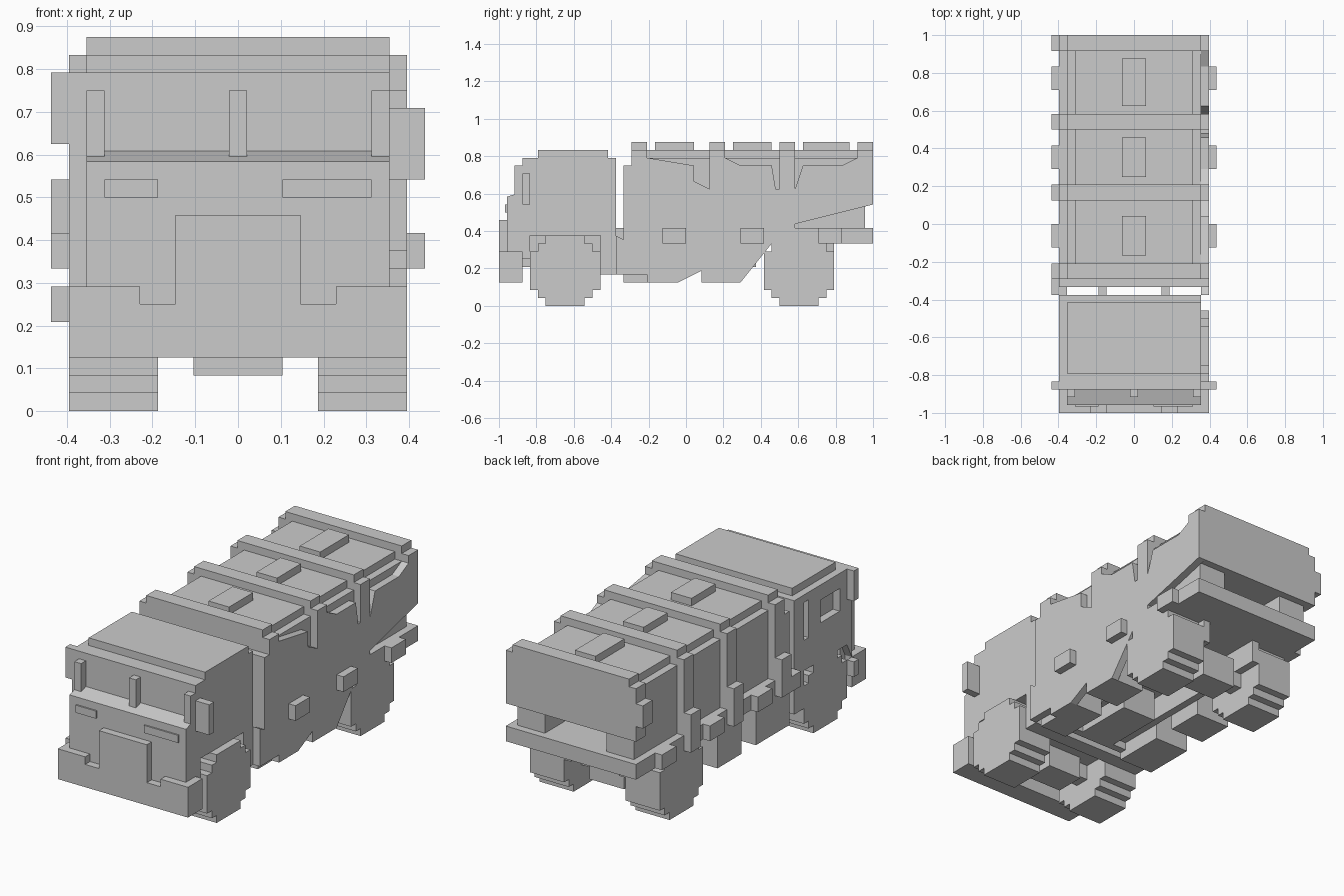
import bpy, bmesh

U = 1 / 24  # one block edge

if "Cube" in bpy.data.objects:
    bpy.data.objects.remove(bpy.data.objects["Cube"])

grey = bpy.data.materials.new("light grey")
grey.use_nodes = True
GREY = (0.6, 0.6, 0.6, 1)
grey.diffuse_color = GREY
grey.node_tree.nodes["Principled BSDF"].inputs["Base Color"].default_value = GREY


def prism(name, profile, x0, x1):
    """Extrude a (y, z) outline from x0 to x1, in block units."""
    bm = bmesh.new()
    face = bm.faces.new([bm.verts.new((x0 * U, y * U, z * U)) for y, z in profile])
    new = bmesh.ops.extrude_face_region(bm, geom=[face])["geom"]
    verts = [g for g in new if isinstance(g, bmesh.types.BMVert)]
    bmesh.ops.translate(bm, verts=verts, vec=((x1 - x0) * U, 0, 0))
    bmesh.ops.recalc_face_normals(bm, faces=bm.faces)
    mesh = bpy.data.meshes.new(name)
    bm.to_mesh(mesh)
    bm.free()
    mesh.materials.append(grey)
    obj = bpy.data.objects.new(name, mesh)
    bpy.context.scene.collection.objects.link(obj)
    return obj


def box(name, x0, x1, y0, y1, z0, z1):
    return prism(name, [(y0, z0), (y1, z0), (y1, z1), (y0, z1)], x0, x1)


def pair(name, x0, x1, *rest):
    box("left_" + name, x0, x1, *rest)
    box("right_" + name, -x1, -x0, *rest)


def wheel(name, centre, x0, x1):
    """Round wheel with blocky stepped edge."""
    half = [(2.5, 0), (2.5, 1), (3.5, 1), (3.5, 2), (4.5, 2),
            (4.5, 7), (3.5, 7), (3.5, 8), (2.5, 8), (2.5, 9)]
    outline = [(centre + h, z) for h, z in half]
    outline += [(centre - h, z) for h, z in reversed(half)]
    prism(name, outline, x0, x1)


# Wheels, axles and chassis
for label, centre in (("front", -15.5), ("rear", 14.5)):
    wheel("left_" + label + "_wheel", centre, 4.5, 9.5)
    wheel("right_" + label + "_wheel", centre, -9.5, -4.5)
    box(label + "_axle", -4.5, 4.5, centre - 1, centre + 1, 3, 5)
    box(label + "_differential", -2.5, 2.5, centre - 2, centre + 2, 2, 6)
pair("front_chassis_rail", 3.5, 4.5, -20, 9, 5, 8)
pair("rear_chassis_rail", 3.5, 4.5, 11, 19, 5, 8)
box("gearbox", -2.5, 2.5, -7, 1, 4, 8)

# Cab: stepped side outline with wheel arch
cab = prism("cab_shell", [(-21, 7), (-20, 9), (-11, 9), (-11, 4), (-9, 4),
                          (-9, 19), (-20, 19), (-21, 18)], -9.5, 8.5)
box("cab_roof", -8.5, 8.5, -19, -10, 19, 20)
box("cab_floor", -4.5, 4.5, -21, -9, 5, 9)
box("front_panel", -8.5, 8.5, -23, -20, 6, 14)
prism("dashboard_ledge", [(-23, 14), (-21, 14), (-21, 14.6)], -8.5, 8.5)
pair("windscreen_pillar", 7.5, 8.5, -22, -21, 14, 18)
box("windscreen_centre_post", -0.5, 0.5, -22, -21, 14, 18)
box("windscreen_visor", -8.5, 8.5, -21, -20, 18, 19)
box("right_mirror", -10.5, -8.5, -21, -20, 15, 19)
box("left_mirror", 8.5, 10.5, -21, -20, 13, 17)

# Bumper with notches beside the grille, and lamps
box("bumper", -9.5, 9.5, -24, -21, 3, 6)
pair("bumper_end", 5.5, 9.5, -24, -21, 6, 7)
box("grille", -3.5, 3.5, -24, -23, 6, 11)
box("right_corner_lamp", -10.5, -9.5, -21, -20, 5, 7)
box("left_headlight", 2.5, 7.5, -23.2, -23, 12, 13)
box("right_headlight", -7.5, -4.5, -23.2, -23, 12, 13)

# Window openings in the right cab door
for label, y0, y1, z0, z1 in (("door_window", -18.5, -14.5, 14, 17),
                              ("rear_slit", -12, -11, 13, 18)):
    cutter = box(label + "_cutter", -10, -8.5, y0, y1, z0, z1)
    cutter.hide_render = True
    cutter.hide_viewport = True
    cut = cab.modifiers.new(label, "BOOLEAN")
    cut.operation = "DIFFERENCE"
    cut.solver = "EXACT"
    cut.object = cutter

# Cargo body: bed, canvas, and rear board above an open slot
box("cargo_bed", -9.5, 9.5, -8, 24, 8, 10)
prism("cargo_core", [(-8, 10), (15, 10), (15, 13), (22, 13), (22, 18), (-8, 18)],
      -8.5, 8.5)
pair("tail_block", 4.5, 8.5, 15, 23, 10, 13)
box("tail_board", -9.5, 9.5, 22, 24, 13, 20)
box("tail_board_wing", -10.5, -9.5, 22, 24, 15, 18)
box("canvas_shoulder", -8.5, 8.5, -7, 23, 18, 19)
box("canvas_top", -7.5, 7.5, -7, 23, 19, 20)
box("cargo_front_edge", -9.5, 9.5, -8, -7, 4, 18)

# Flat left side with notched upper edge
prism("left_side_panel", [(-7, 10), (-7, 19), (-5, 19), (1, 18), (1, 16),
                          (3, 15), (3, 19), (5, 19), (7, 18), (11, 18),
                          (11.5, 15), (12, 15), (12, 19), (14, 19), (14, 15),
                          (15, 18), (20, 18), (22, 19), (24, 19), (24, 13),
                          (14, 10.5), (14, 10)], 8.5, 9.5)
prism("left_lower_panel", [(-9, 4), (-5, 4), (-5, 3), (-1, 3), (2, 4.5),
                           (2, 3), (7, 3), (11, 8), (-7, 8), (-9, 9)], 8.5, 9.5)

# Roof ribs with side posts and feet
for i, y in enumerate((-7, 3, 12, 22)):
    box(f"rib_top_{i}", -8.5, 8.5, y, y + 2, 19, 21)
    box(f"rib_shoulder_{i}", -9.5, 9.5, y, y + 2, 18, 20)
    if y < 22:
        box(f"right_rib_post_{i}", -9.5, -8.5, y, y + 2, 10, 18)
        box(f"right_rib_foot_{i}", -10.5, -9.5, y, y + 2, 8, 13)
box("right_front_flap", -10.5, -8.5, -9, -7, 8, 10)

# Roof hatches and side marker lamps
for i, (y0, y1) in enumerate(((-4, 1), (6, 11), (15, 21))):
    box(f"roof_hatch_{i}", -1.5, 1.5, y0, y1, 20, 21)
for i, y in enumerate((-3, 7, 17)):
    pair(f"marker_lamp_{i}", 9.5, 10.5, y, y + 3, 8, 10)

# Tanks and lockers below the bed
box("left_fuel_tank", 4.5, 8.5, -8, -1, 3, 8)
box("right_fuel_tank", -9.5, -4.5, -8, -1, 3, 8)
box("left_locker", 4.5, 8.5, 2, 7, 3, 8)
box("right_locker", -9.5, -4.5, 2, 7, 3, 8)
